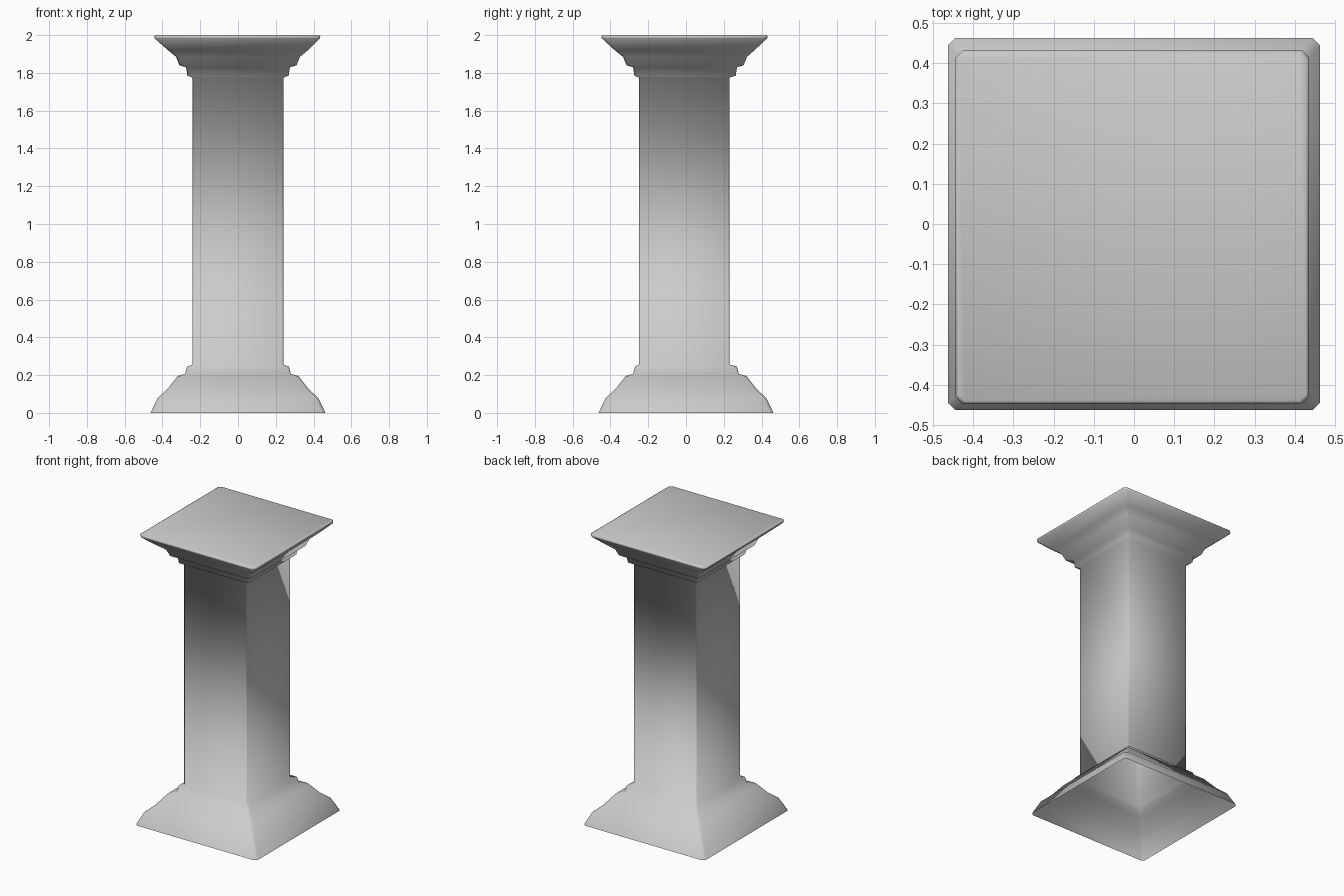
import bpy, bmesh

cube = bpy.data.objects.get("Cube")
if cube:
    bpy.data.objects.remove(cube, do_unlink=True)

# Single stone colour
stone = bpy.data.materials.new("pale_grey_stone")
stone.use_nodes = True
GREY = (0.6, 0.6, 0.6, 1)
stone.diffuse_color = GREY
stone.node_tree.nodes["Principled BSDF"].inputs["Base Color"].default_value = GREY


def square_ring(bm, half, z, chamfer, cx, cy):
    """Square outline with clipped corners."""
    k = half - chamfer
    outline = [(k, -half), (half, -k), (half, k), (k, half),
               (-k, half), (-half, k), (-half, -k), (-k, -half)]
    return [bm.verts.new((cx + x, cy + y, z)) for x, y in outline]


# Moulding profile from the floor up: half width, height, corner clip, centre x and y
profile = [
    (0.463, 0.0, 0.018, 0, 0), (0.425, 0.08, 0.018, 0, 0),
    (0.375, 0.125, 0.016, 0, 0), (0.320, 0.195, 0.014, 0, 0),
    (0.280, 0.207, 0.012, 0, 0), (0.270, 0.245, 0.012, 0, 0),
    (0.240, 0.256, 0.008, 0, -0.01), (0.240, 1.775, 0.008, 0, -0.01),
    (0.268, 1.785, 0.012, 0, -0.005), (0.275, 1.83, 0.012, 0, -0.005),
    (0.310, 1.84, 0.014, 0, -0.005), (0.328, 1.885, 0.014, 0, -0.005),
    (0.370, 1.92, 0.016, 0, -0.007), (0.438, 1.983, 0.018, -0.004, -0.008),
    (0.440, 1.995, 0.018, -0.004, -0.008), (0.432, 2.0, 0.016, -0.004, -0.008),
]

# Pedestal shell: hollow and open underneath, closed by a flat top
bm = bmesh.new()
rings = [square_ring(bm, *p) for p in profile]
for low, high in zip(rings, rings[1:]):
    for i in range(8):
        j = (i + 1) % 8
        bm.faces.new((low[i], low[j], high[j], high[i]))
bm.faces.new(rings[-1])
for face in bm.faces:
    face.smooth = True

mesh = bpy.data.meshes.new("square_pedestal")
bm.to_mesh(mesh)
bm.free()
mesh.materials.append(stone)
pedestal = bpy.data.objects.new("square_pedestal", mesh)
bpy.context.collection.objects.link(pedestal)
